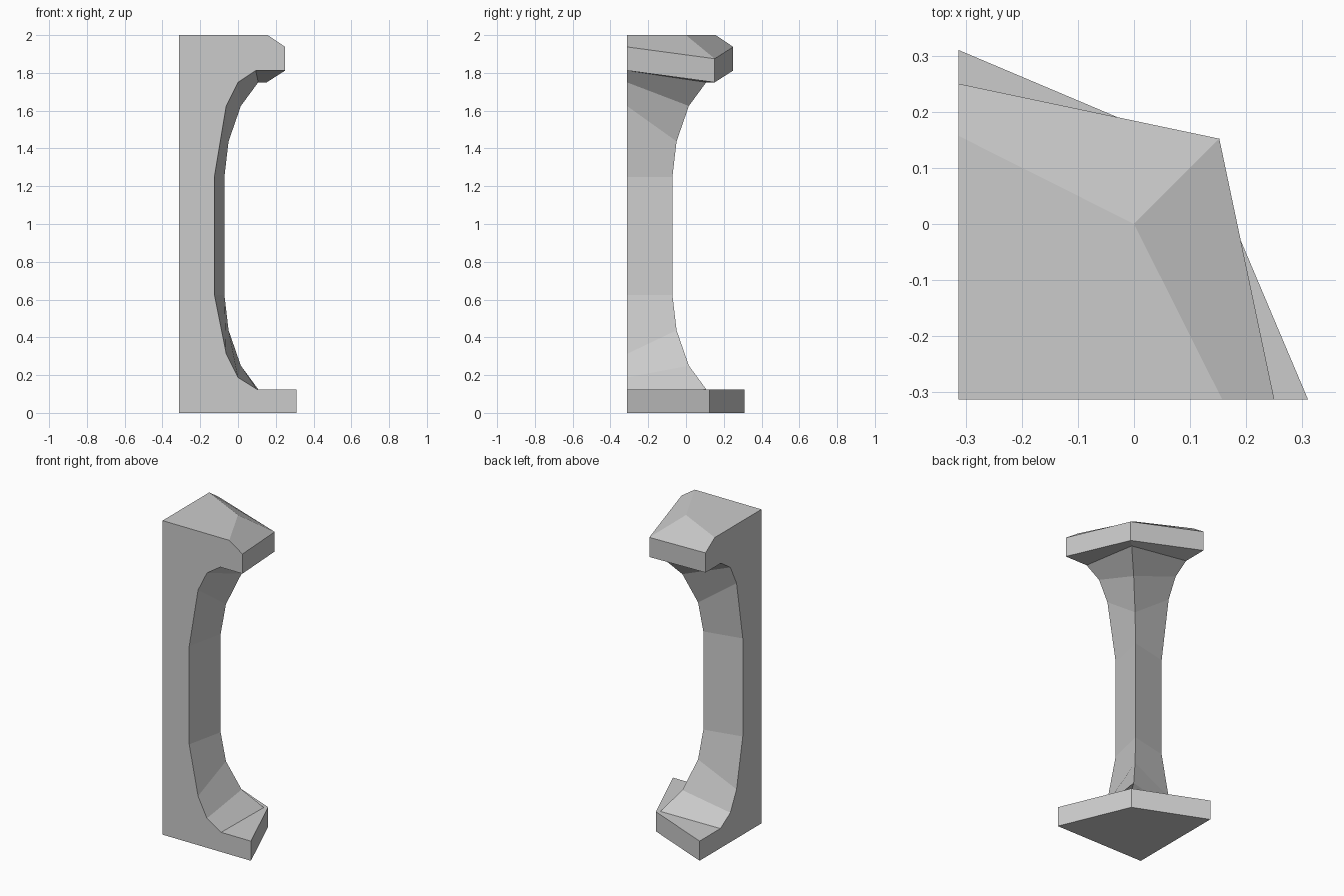
import bpy
import bmesh

cube = bpy.data.objects.get("Cube")
if cube:
    bpy.data.objects.remove(cube, do_unlink=True)

grey = bpy.data.materials.new("stone grey")
grey.use_nodes = True
colour = (0.6, 0.6, 0.6, 1)
grey.diffuse_color = colour
grey.node_tree.nodes["Principled BSDF"].inputs["Base Color"].default_value = colour

BACK = -0.3125  # the two flat wall planes

# Profile from foot to cap: side reach, side height, corner reach, corner height
levels = [
    (0.31, 0, 0.125, 0),              # foot
    (0.31, 0.125, 0.125, 0.125),
    (0.10, 0.125, 0.107, 0.125),      # lower flare
    (0, 0.1875, 0.015, 0.25),
    (-0.0625, 0.3125, -0.05, 0.4375),
    (-0.125, 0.625, -0.072, 0.625),   # shaft
    (-0.125, 1.25, -0.072, 1.25),
    (-0.0625, 1.625, -0.05, 1.4375),  # upper flare
    (0, 1.75, 0.015, 1.625),
    (0.094, 1.8125, 0.107, 1.75),
    (0.25, 1.8125, 0.152, 1.75),      # cap
    (0.25, 1.9375, 0.152, 1.875),
    (0.157, 2, 0, 2),
]

# Corner pillar: mirrored side profiles joined along a diagonal ridge
bm = bmesh.new()
right = [bm.verts.new((s, BACK, z)) for s, z, c, h in levels]
ridge = [bm.verts.new((c, c, h)) for s, z, c, h in levels]
rear = [bm.verts.new((BACK, s, z)) for s, z, c, h in levels]
foot = bm.verts.new((BACK, BACK, 0))
head = bm.verts.new((BACK, BACK, 2))

for a, b in ((right, ridge), (ridge, rear)):
    for i in range(len(levels) - 1):
        bm.faces.new((a[i], b[i], b[i + 1], a[i + 1]))

# Flat wall faces, underside and top
bm.faces.new([foot] + right + [head])
bm.faces.new([head] + rear[::-1] + [foot])
bm.faces.new((foot, rear[0], ridge[0], right[0]))
bm.faces.new((head, right[-1], ridge[-1], rear[-1]))
bmesh.ops.recalc_face_normals(bm, faces=bm.faces[:])

mesh = bpy.data.meshes.new("corner_pillar")
bm.to_mesh(mesh)
bm.free()
mesh.materials.append(grey)
bpy.context.collection.objects.link(bpy.data.objects.new("corner_pillar", mesh))
